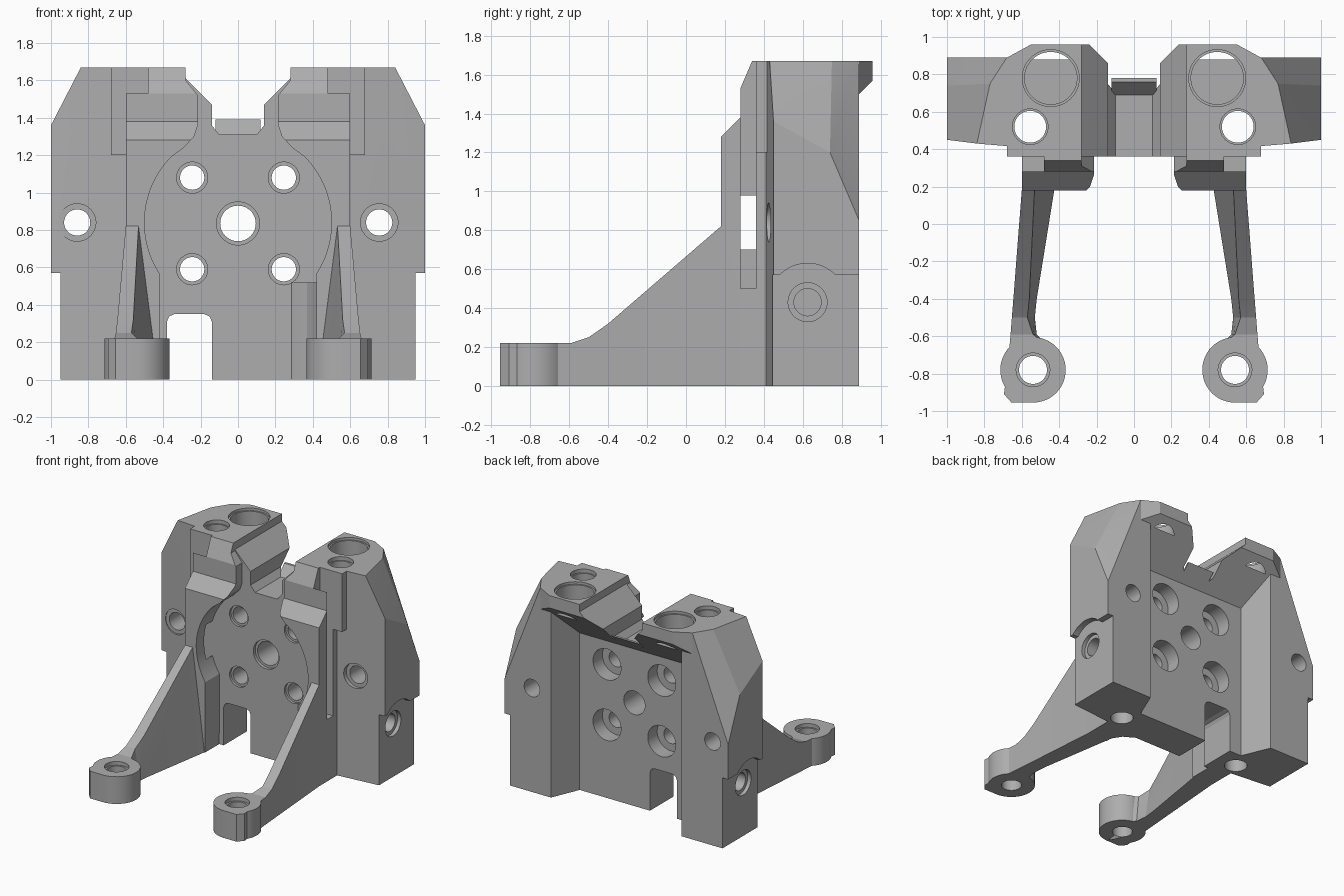
import bpy, bmesh, math
from mathutils import Vector

cube = bpy.data.objects.get("Cube")
if cube:
    bpy.data.objects.remove(cube)

metal = bpy.data.materials.new("plain grey")
metal.use_nodes = True
grey = (0.42, 0.42, 0.42, 1)
metal.diffuse_color = grey
metal.node_tree.nodes["Principled BSDF"].inputs["Base Color"].default_value = grey


def make(name, bm):
    bmesh.ops.recalc_face_normals(bm, faces=bm.faces[:])
    mesh = bpy.data.meshes.new(name)
    bm.to_mesh(mesh)
    bm.free()
    mesh.materials.append(metal)
    ob = bpy.data.objects.new(name, mesh)
    bpy.context.collection.objects.link(ob)
    return ob


def place(axis, t, a, b):
    return Vector({"x": (t, a, b), "y": (a, t, b), "z": (a, b, t)}[axis])


def prism(name, axis, outline, lo, hi):
    """Outline in the plane across the axis, extruded from lo to hi."""
    bm = bmesh.new()
    face = bm.faces.new([bm.verts.new(place(axis, lo, a, b)) for a, b in outline])
    new = bmesh.ops.extrude_face_region(bm, geom=[face])["geom"]
    shift = place(axis, hi - lo, 0, 0)
    bmesh.ops.translate(bm, vec=shift, verts=[v for v in new if isinstance(v, bmesh.types.BMVert)])
    return make(name, bm)


def disc(name, axis, a, b, r, lo, hi, sides=48):
    ring = [(a + r * math.cos(i * math.tau / sides), b + r * math.sin(i * math.tau / sides))
            for i in range(sides)]
    return prism(name, axis, ring, min(lo, hi), max(lo, hi))


def hull(name, points, side=1):
    bm = bmesh.new()
    for x, y, z in points:
        bm.verts.new((x * side, y, z))
    out = bmesh.ops.convex_hull(bm, input=bm.verts[:])
    bmesh.ops.delete(bm, geom=[v for v in out["geom_interior"] if isinstance(v, bmesh.types.BMVert)],
                     context="VERTS")
    bmesh.ops.dissolve_limit(bm, angle_limit=0.01, verts=bm.verts[:], edges=bm.edges[:])
    return make(name, bm)


def combine(target, tool, op):
    tool.hide_render = True
    mod = target.modifiers.new("combine", "BOOLEAN")
    mod.operation, mod.solver, mod.object = op, "EXACT", tool
    bpy.ops.object.select_all(action="DESELECT")
    bpy.context.view_layer.objects.active = target
    target.select_set(True)
    bpy.ops.object.modifier_apply(modifier=mod.name)
    bpy.data.objects.remove(tool)


def add(tool):
    combine(bracket, tool, "UNION")


def cut(tool):
    combine(bracket, tool, "DIFFERENCE")


def both(half):
    """Close a right-hand outline by mirroring it."""
    return half + [(-a, b) for a, b in reversed(half)]


# centre plate
bracket = prism("bracket", "z", both([(0.55, 0.36), (0.55, 0.66)]), 0, 1.36)

# head with sloped underside and rear lip
add(prism("head", "x", [(0.36, 1.2), (0.36, 1.67), (0.96, 1.67), (0.96, 1.57),
                        (0.66, 1.27), (0.66, 1.2)], -0.68, 0.68))

for s in (1, -1):
    # trim the rear corner of the lip
    cut(prism("corner", "z", [(s * 0.55, 0.96), (s * 0.55, 1.1), (s * 0.8, 1.1),
                              (s * 0.8, 0.824)], 1, 2))
    # front cheek with sloped ledge
    add(prism("cheek", "x", [(0.18, 0), (0.18, 1.28), (0.28, 1.38), (0.28, 1.53),
                             (0.34, 1.67), (0.46, 1.67), (0.46, 0)],
              *sorted((s * 0.19, s * 0.6))))
    # lower post and chamfered upper wing
    post = [(0.48, 0.4), (0.6, 0.41), (0.95, 0.445), (0.95, 0.89), (0.585, 0.89), (0.48, 0.64)]
    add(hull("post", [(x, y, z) for x, y in post for z in (0, 0.6)], s))
    inner = [(0.48, 0.4), (0.6, 0.41), (0.585, 0.89), (0.48, 0.64)]
    wing = [(x, y, z) for x, y in inner for z in (0.57, 1.67)]
    wing += [(1, 0.45, 0.57), (1, 0.89, 0.57), (1, 0.89, 0.85), (1, 0.74, 1.2), (1, 0.45, 1.36),
             (0.84, 0.43, 1.67), (0.77, 0.75, 1.67), (0.68, 0.89, 1.67)]
    add(hull("wing", wing, s))

# round recess with neck between the cheeks
arc = [(0.5 * math.cos(math.radians(d)), 0.84 + 0.5 * math.sin(math.radians(d)))
       for d in range(-33, 46, 3)]
recess = [(0.42, -0.1)] + arc + [(0.29, 1.24), (0.235, 1.3), (0.215, 1.36), (0.215, 1.52),
                                 (0.28, 1.6), (0.28, 1.8)]
cut(prism("recess", "y", both(recess), 0, 0.36))

# stepped valley through the head, with a sloped rear sill
cut(prism("valley", "y", both([(0.1, 1.31), (0.14, 1.36), (0.14, 1.47), (0.28, 1.61),
                               (0.28, 1.8)]), 0, 1.2))
add(prism("sill", "x", [(0.66, 1.27), (0.69, 1.31), (0.76, 1.39), (0.78, 1.39)], -0.12, 0.12))

# lower fillet beside the plate
add(prism("fillet", "z", [(0.43, 0.2), (0.43, 0.38), (0.26, 0.38), (0.3, 0.35), (0.37, 0.31),
                          (0.41, 0.25)], 0, 0.52))

# rounded opening at the foot of the plate
cut(prism("opening", "y", [(-0.38, -0.1), (-0.38, 0.31), (-0.368, 0.338), (-0.34, 0.35),
                           (-0.18, 0.35), (-0.152, 0.338), (-0.14, 0.31), (-0.14, -0.1)], 0.1, 0.8))

for s in (1, -1):
    # side slots behind the cheeks
    cut(prism("slot", "z", [(s * 0.48, 0.28), (s * 0.7, 0.28), (s * 0.7, 0.36),
                            (s * 0.48, 0.36)], 0.5, 1.8))
    # tapered arm: y, top, outer x, inner x at top, inner x at bottom
    rows = [(0.22, 0.855, 0.597, 0.53, 0.42), (-0.4, 0.32, 0.645, 0.56, 0.52),
            (-0.5, 0.25, 0.653, 0.57, 0.53), (-0.59, 0.22, 0.66, 0.54, 0.52),
            (-0.66, 0.22, 0.666, 0.45, 0.45)]
    for pair in zip(rows, rows[1:]):
        pts = []
        for y, top, outer, high, low in pair:
            pts += [(outer, y, 0), (outer, y, top), (high, y, top), (low, y, 0)]
        add(hull("arm", pts, s))
    # foot pad
    pad = [(0.5, -0.64), (0.664, -0.64), (0.695, -0.91), (0.655, -0.955), (0.54, -0.955)]
    add(hull("pad", [(x, y, z) for x, y in pad for z in (0, 0.22)], s))
    add(disc("foot", "z", s * 0.54, -0.78, 0.175, 0, 0.22))
    # foot bolt hole
    cut(disc("hole", "z", s * 0.54, -0.78, 0.075, -0.1, 0.4))
    cut(disc("hole", "z", s * 0.54, -0.78, 0.09, 0.19, 0.4))
    # head holes: one full height, one blind
    cut(disc("hole", "z", s * 0.555, 0.52, 0.085, -0.1, 1.8))
    cut(disc("hole", "z", s * 0.555, 0.52, 0.095, 1.64, 1.8))
    cut(disc("hole", "z", s * 0.445, 0.78, 0.14, 1.49, 1.8))
    cut(disc("hole", "z", s * 0.445, 0.78, 0.152, 1.65, 1.8))
    # side hole with relief arch above it
    cut(disc("arch", "x", 0.625, 0.43, 0.2, s * 0.95, s * 1.1))
    cut(disc("hole", "x", 0.625, 0.43, 0.07, s * 0.7, s * 1.1))
    cut(disc("hole", "x", 0.625, 0.43, 0.1, s * 0.92, s * 1.1))
    # plate bolt holes, counterbored at the back
    for z in (0.59, 1.08):
        cut(disc("hole", "y", s * 0.245, z, 0.065, 0.2, 0.9))
        cut(disc("hole", "y", s * 0.245, z, 0.083, 0.2, 0.38))
        cut(disc("hole", "y", s * 0.245, z, 0.125, 0.54, 0.86))

# wing holes, offset to one side
for x in (-0.86, 0.755):
    cut(disc("hole", "y", x, 0.84, 0.07, 0.2, 1.1))
    cut(disc("hole", "y", x, 0.84, 0.1, 0.2, 0.45))

# centre bore
cut(disc("hole", "y", 0, 0.835, 0.095, 0.2, 0.9))
cut(disc("hole", "y", 0, 0.835, 0.115, 0.2, 0.385))

bpy.context.view_layer.objects.active = bracket
bracket.select_set(True)
bpy.ops.object.shade_smooth_by_angle(angle=math.radians(16))
